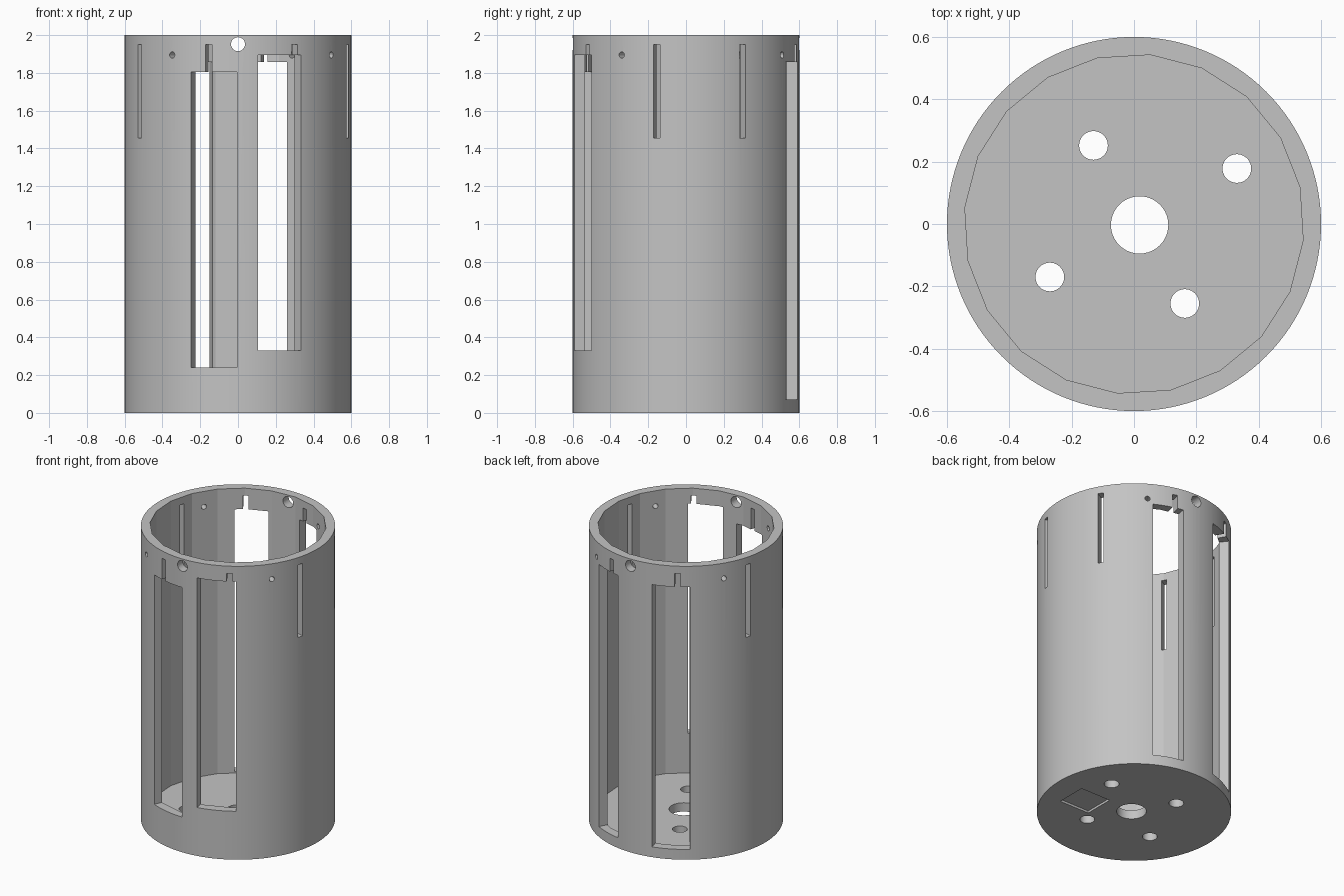
import bpy, bmesh, math
from math import sin, cos, radians, tau

cube = bpy.data.objects.get("Cube")
if cube:
    bpy.data.objects.remove(cube, do_unlink=True)

grey = bpy.data.materials.new("plain_grey")
grey.use_nodes = True
grey.diffuse_color = (0.55, 0.55, 0.55, 1)
grey.node_tree.nodes["Principled BSDF"].inputs["Base Color"].default_value = (0.55, 0.55, 0.55, 1)


def prism(name, points, z0, z1):
    """Extrude a flat outline from z0 up to z1."""
    bm = bmesh.new()
    face = bm.faces.new([bm.verts.new((x, y, z0)) for x, y in points])
    top = bmesh.ops.extrude_face_region(bm, geom=[face])["geom"]
    moved = [v for v in top if isinstance(v, bmesh.types.BMVert)]
    bmesh.ops.translate(bm, verts=moved, vec=(0, 0, z1 - z0))
    bmesh.ops.recalc_face_normals(bm, faces=bm.faces[:])
    mesh = bpy.data.meshes.new(name)
    bm.to_mesh(mesh)
    bm.free()
    mesh.materials.append(grey)
    ob = bpy.data.objects.new(name, mesh)
    bpy.context.collection.objects.link(ob)
    return ob


def circle(r, n, x=0, y=0, start=0):
    return [(x + r * cos(start + tau * i / n), y + r * sin(start + tau * i / n)) for i in range(n)]


def polar(r, deg):
    """Point at an angle measured from the front towards +x."""
    return r * sin(radians(deg)), -r * cos(radians(deg))


def cut(ob, cutter):
    cutter.hide_render = True
    mod = ob.modifiers.new("cut", "BOOLEAN")
    mod.operation = "DIFFERENCE"
    mod.solver = "EXACT"
    mod.object = cutter
    bpy.context.view_layer.objects.active = ob
    bpy.ops.object.modifier_apply(modifier=mod.name)
    bpy.data.objects.remove(cutter, do_unlink=True)


def wall_hole(deg, z, r, n):
    """Radial drill through one side of the wall."""
    x, y = polar(0.57, deg)
    bpy.ops.mesh.primitive_cylinder_add(vertices=n, radius=r, depth=0.3, location=(x, y, z),
                                        rotation=(radians(90), 0, radians(deg)))
    return bpy.context.object


# Round housing with a faceted bore and a solid floor
body = prism("housing", circle(0.6, 128), 0, 2)
cut(body, prism("bore", circle(0.545, 20, start=radians(-5.5)), 0.06, 2.2))

# Tall windows with radial side walls
for a, b, z0, z1 in [(-24.5, -0.4, 0.24, 1.805), (10.1, 33.7, 0.33, 1.895),
                     (151.2, 170.5, 0.07, 1.858), (194.5, 217.4, 0.07, 1.858)]:
    cut(body, prism("window", [polar(0.45, a), polar(0.75, a), polar(0.75, b), polar(0.45, b)], z0, z1))

# Eight slim slots near the rim
for i in range(8):
    deg = 30 + 45 * i
    (cx, cy), (tx, ty) = polar(1, deg), polar(0.018, deg + 90)
    outline = [(cx * r + tx * s, cy * r + ty * s) for r, s in ((0.45, -1), (0.7, -1), (0.7, 1), (0.45, 1))]
    cut(body, prism("slot", outline, 1.455, 1.95))

# Screw holes and the two larger rim holes
for deg in (-35.5, 55.4, 148, 238):
    cut(body, wall_hole(deg, 1.895, 0.017, 16))
for deg in (0, 180):
    cut(body, wall_hole(deg, 1.952, 0.037, 32))

# Floor holes
for x, y, r in [(0.018, -0.003, 0.092), (-0.13, 0.252, 0.046), (0.33, 0.178, 0.046),
                (-0.27, -0.17, 0.046), (0.163, -0.255, 0.046)]:
    cut(body, prism("floor_hole", circle(r, 40, x, y), -0.1, 0.2))

# Shallow square recess underneath
cut(body, prism("recess", [(0.21, -0.19), (0.435, -0.19), (0.435, 0.015), (0.21, 0.015)], -0.1, 0.015))

bpy.ops.object.select_all(action="DESELECT")
body.select_set(True)
bpy.context.view_layer.objects.active = body
bpy.ops.object.shade_smooth_by_angle(angle=radians(10))
